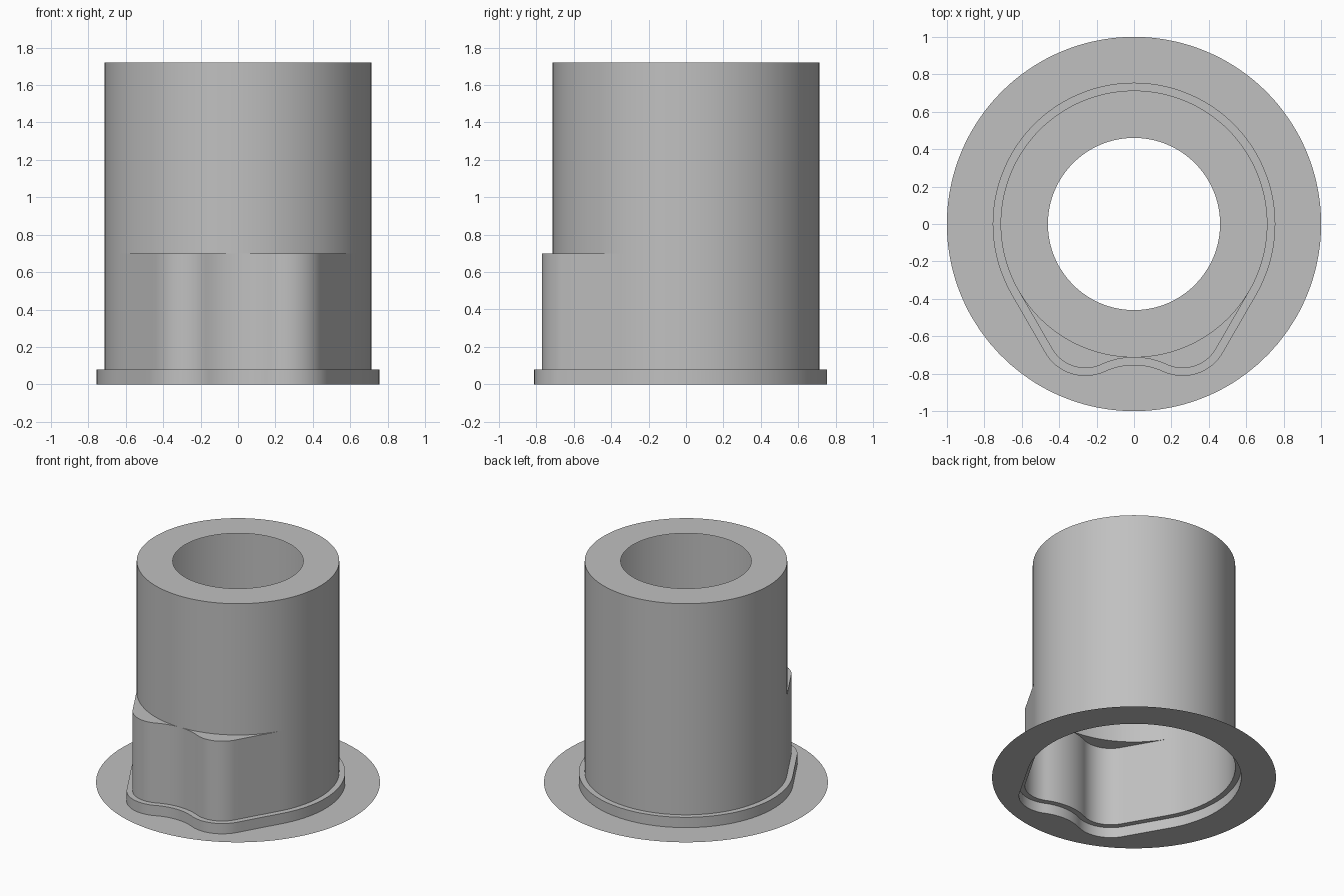
import bpy, bmesh
from math import sin, cos, radians, atan2, degrees
from mathutils import Vector

cube = bpy.data.objects.get("Cube")
if cube:
    bpy.data.objects.remove(cube, do_unlink=True)

BARREL_R, BORE_R, FLANGE_R = 0.713, 0.46, 1.0
LIP_Z, SHOULDER_Z, TOP_Z = 0.08, 0.70, 1.72
LIP = 0.042
LOBE = Vector((0.26, -0.564))
LOBE_R = 0.206
VALLEY = Vector((0, -1.129))
VALLEY_R = 0.416

grey = bpy.data.materials.new("plain_grey")
grey.use_nodes = True
colour = (0.53, 0.53, 0.53, 1)
grey.diffuse_color = colour
grey.node_tree.nodes["Principled BSDF"].inputs["Base Color"].default_value = colour


def arc(centre, r, start, end, n):
    steps = [radians(start + (end - start) * i / n) for i in range(n + 1)]
    return [centre + Vector((cos(a), sin(a))) * r for a in steps]


def keyed_profile(grow=0.0):
    """Round outline with two tangent lobes and a soft valley at the front."""
    to_lobe = LOBE - VALLEY
    turn = degrees(atan2(to_lobe.y, to_lobe.x))
    # right half, from front centre round to the back
    half = arc(VALLEY, VALLEY_R - grow, 90, turn, 10)
    half += arc(LOBE, LOBE_R + grow, turn - 180, -30, 20)[1:]
    circle = arc(Vector((0, 0)), BARREL_R + grow, -30, 90, 48)
    half += [half[-1].lerp(circle[0], t / 6) for t in range(1, 6)]
    half += circle
    return half + [Vector((-p.x, p.y)) for p in half[-2:0:-1]]


def round_profile(r):
    return [p.normalized() * r for p in keyed_profile()]


def skin(name, rings):
    """Join successive (outline, height) rings into one open sheet."""
    bm = bmesh.new()
    loops = [[bm.verts.new((p.x, p.y, z)) for p in pts] for pts, z in rings]
    for a, b in zip(loops, loops[1:]):
        for i in range(len(a)):
            j = (i + 1) % len(a)
            bm.faces.new((a[i], a[j], b[j], b[i]))
    bmesh.ops.remove_doubles(bm, verts=bm.verts[:], dist=0.0002)
    mesh = bpy.data.meshes.new(name)
    bm.to_mesh(mesh)
    bm.free()
    mesh.materials.append(grey)
    obj = bpy.data.objects.new(name, mesh)
    bpy.context.collection.objects.link(obj)
    bpy.ops.object.select_all(action="DESELECT")
    obj.select_set(True)
    bpy.context.view_layer.objects.active = obj
    bpy.ops.object.shade_smooth_by_angle(angle=radians(30))


inner, outer = keyed_profile(), keyed_profile(LIP)
barrel = round_profile(BARREL_R)

# Thin flange around the open base
skin("base_flange", [(round_profile(FLANGE_R), 0), (outer, 0)])
# Low stepped lip
skin("base_lip", [(outer, 0), (outer, LIP_Z), (inner, LIP_Z)])
# Lobed lower wall and its crescent shoulders
skin("keyed_skirt", [(inner, LIP_Z), (inner, SHOULDER_Z), (barrel, SHOULDER_Z)])
# Round upper barrel and its open top
skin("barrel", [(barrel, SHOULDER_Z), (barrel, TOP_Z), (round_profile(BORE_R), TOP_Z)])
